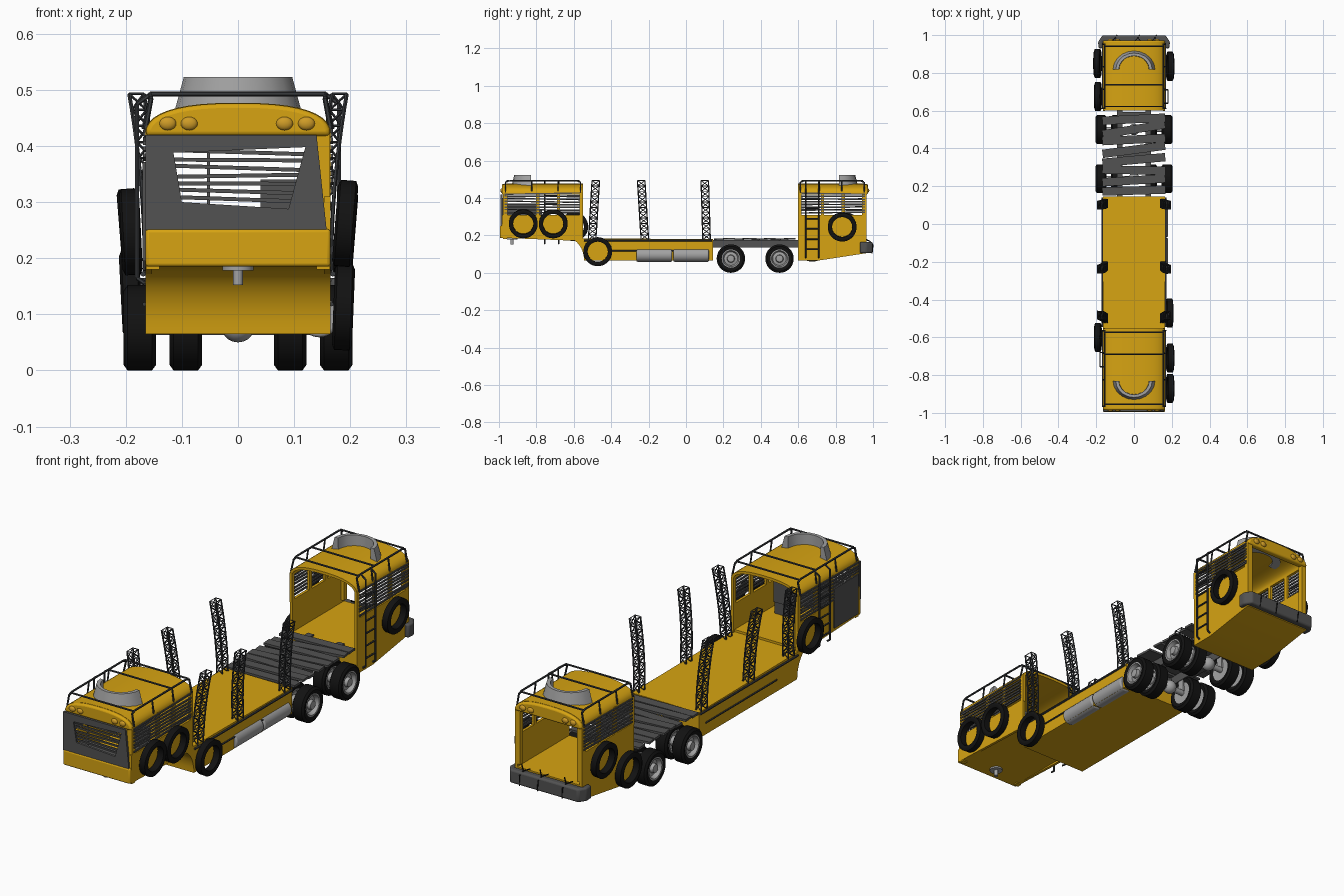
import bpy, bmesh, math, random
from mathutils import Vector, Matrix

old = bpy.data.objects.get("Cube")
if old:
    bpy.data.objects.remove(old)
random.seed(4)
made = []


def material(name, r, g, b):
    m = bpy.data.materials.new(name)
    m.use_nodes = True
    m.diffuse_color = (r, g, b, 1)
    bsdf = next(n for n in m.node_tree.nodes if n.type == 'BSDF_PRINCIPLED')
    bsdf.inputs["Base Color"].default_value = (r, g, b, 1)
    bsdf.inputs["Roughness"].default_value = 0.7
    return m


YELLOW = material("bus yellow", 0.68, 0.37, 0.006)
AMBER = material("lamp amber", 0.62, 0.33, 0.02)
STEEL = material("dark steel", 0.085, 0.085, 0.085)
IRON = material("rail iron", 0.04, 0.043, 0.047)
RUBBER = material("black rubber", 0.006, 0.006, 0.006)
SILVER = material("light grey metal", 0.36, 0.36, 0.36)


def finish(name, bm, mat, bevel=0):
    bmesh.ops.recalc_face_normals(bm, faces=bm.faces[:])
    me = bpy.data.meshes.new(name)
    bm.to_mesh(me)
    bm.free()
    me.materials.append(mat)
    ob = bpy.data.objects.new(name, me)
    bpy.context.collection.objects.link(ob)
    if bevel:
        mod = ob.modifiers.new("rounded edges", 'BEVEL')
        mod.width, mod.segments = bevel, 3
        mod.limit_method = 'ANGLE'
    made.append(ob)
    return ob


def box(bm, lo, hi, rot=None):
    lo, hi = Vector(lo), Vector(hi)
    mat = Matrix.Translation((lo + hi) / 2) @ (rot or Matrix()) @ Matrix.Diagonal((hi - lo).to_4d())
    bmesh.ops.create_cube(bm, size=1, matrix=mat)


def rod(bm, a, b, r, n=6):
    a, b = Vector(a), Vector(b)
    d = b - a
    mat = Matrix.Translation((a + b) / 2) @ d.to_track_quat('Z', 'Y').to_matrix().to_4x4()
    bmesh.ops.create_cone(bm, cap_ends=True, segments=n, radius1=r, radius2=r, depth=d.length, matrix=mat)


def path(bm, pts, r, n=6):
    for a, b in zip(pts, pts[1:]):
        rod(bm, a, b, r, n)


def prism(bm, pts, axis, a, b):
    # 2D outline pushed along one axis
    def at(p, d):
        return {'x': (d, p[0], p[1]), 'y': (p[0], d, p[1]), 'z': (p[0], p[1], d)}[axis]
    lo = [bm.verts.new(at(p, a)) for p in pts]
    hi = [bm.verts.new(at(p, b)) for p in pts]
    bm.faces.new(lo)
    bm.faces.new(hi)
    for i in range(len(pts)):
        j = (i + 1) % len(pts)
        bm.faces.new((lo[i], lo[j], hi[j], hi[i]))


def lathe(name, prof, mat, loc, lean=0, n=36):
    # closed (radius, x) outline turned around the x axis
    bm = bmesh.new()
    vs = [bm.verts.new((x, r, 0)) for r, x in prof]
    es = [bm.edges.new((vs[i], vs[(i + 1) % len(vs)])) for i in range(len(vs))]
    bmesh.ops.spin(bm, geom=vs + es, cent=(0, 0, 0), axis=(1, 0, 0), angle=math.tau, steps=n)
    bmesh.ops.remove_doubles(bm, verts=bm.verts[:], dist=1e-5)
    bm.transform(Matrix.Translation(loc) @ Matrix.Rotation(lean, 4, 'Y'))
    return finish(name, bm, mat)


def tyre(name, loc, w, r=0.076, hole=0.047, lean=0):
    h = w / 2
    lathe(name, [(hole, -h * .8), (hole + .012, -h), (r - .01, -h), (r, -h * .75),
                 (r, h * .75), (r - .01, h), (hole + .012, h), (hole, h * .8)], RUBBER, loc, lean)


def arch(half, base, rise, n=20):
    pts = []
    for i in range(n + 1):
        t = math.pi * i / n
        c, s = math.cos(t), math.sin(t)
        pts.append((half * math.copysign(abs(c) ** .8, c), base + rise * abs(s) ** .8))
    return pts


def cab(name, s, inner, outer, wall):
    # roof shell, end brow, side walls, posts; s picks the front (-1) or rear (+1) end
    bm = bmesh.new()
    prism(bm, arch(.165, .42, .057) + arch(.153, .42, .045)[::-1], 'y', s * inner, s * (outer - .015))
    finish(name + "_roof", bm, YELLOW)
    bm = bmesh.new()
    prism(bm, arch(.165, .418, .058), 'y', s * (outer - .03), s * outer)
    finish(name + "_brow", bm, YELLOW, .008)
    bm = bmesh.new()
    for side in (-1, 1):
        prism(bm, wall, 'x', side * .153, side * .165)
        for y in (inner + .008, inner + .13, inner + .24, outer - .022):
            box(bm, (side * .159 - .006, s * y - .009, .3), (side * .159 + .006, s * y + .009, .43))
        box(bm, (side * .152 - .012, s * outer - s * .018 - .011, .18),
            (side * .152 + .012, s * outer - s * .018 + .011, .43))
    finish(name + "_walls", bm, YELLOW)
    # window slats
    bm = bmesh.new()
    mid, length = s * (inner + outer) / 2, outer - inner - .03
    for side in (-1, 1):
        for i in range(8):
            z = .322 + i * .0145
            rot = Matrix.Rotation(random.uniform(-.02, .02), 4, 'X')
            box(bm, (side * .166 - .003, mid - length / 2, z - .0035),
                (side * .166 + .003, mid + length / 2, z + .0035), rot)
    finish(name + "_window_slats", bm, STEEL)
    # brow lamps
    bm = bmesh.new()
    for x in (-.125, -.087, .083, .122):
        bmesh.ops.create_uvsphere(bm, u_segments=16, v_segments=10, radius=1, matrix=Matrix.Translation(
            (x, s * outer, .44)) @ Matrix.Diagonal((.015, .008, .012, 1)))
    finish(name + "_lamps", bm, AMBER)
    # roof rack
    bm = bmesh.new()
    y0, y1 = s * (inner + .012), s * (outer - .02)
    for side in (-1, 1):
        x = side * .155
        path(bm, [(side * .168, y0, .43), (x, y0, .485), (x, y0 + s * .02, .493),
                  (x, y1 - s * .02, .493), (x, y1, .485), (side * .165, y1, .43)], .0045)
        for t in (.3, .65):
            y = y0 + (y1 - y0) * t
            rod(bm, (x, y, .493), (side * .163, y, .435), .004)
    for y in (y0 + s * .01, y0 + s * .125, y1 - s * .01):
        rod(bm, (-.155, y, .493), (.155, y, .493), .0045)
    finish(name + "_roof_rack", bm, IRON)
    # horseshoe scoop
    bm = bmesh.new()
    rings = []
    for i in range(11):
        t = math.pi * i / 10
        rings.append([bm.verts.new((k * .115 * math.cos(t), s * (outer - .155 + k * .105 * math.sin(t)), z))
                      for k, z in ((1, .455), (.84, .523), (.7, .523), (.68, .455))])
    for a, b in zip(rings, rings[1:]):
        for j in range(4):
            bm.faces.new((a[j], a[j - 1], b[j - 1], b[j]))
    bm.faces.new(rings[0])
    bm.faces.new(rings[-1])
    finish(name + "_roof_scoop", bm, SILVER)
    # ladder
    bm = bmesh.new()
    lo = .155 if s < 0 else .08
    for y in (.68, .755) if s < 0 else (.64, .71):
        path(bm, [(s * .166, s * y, lo), (s * .18, s * y, lo + .01), (s * .18, s * y, .475),
                  (s * .155, s * y, .493)], .004)
    ys = (.68, .755) if s < 0 else (.64, .71)
    for i in range(6):
        z = lo + .045 + i * (.41 - lo) / 6
        rod(bm, (s * .18, s * ys[0], z), (s * .18, s * ys[1], z), .004)
    finish(name + "_ladder", bm, IRON)


cab("front_cab", -1, .552, .985, [(-.985, .187), (-.552, .17), (-.552, .31), (-.985, .31)])
cab("rear_cab", 1, .6, .972, [(.6, .066), (.71, .066), (.965, .105), (.965, .31), (.6, .31)])

# front cab floor, nose and windscreen armour
bm = bmesh.new()
box(bm, (-.165, -.985, .185), (.165, -.56, .195))
finish("front_cab_floor", bm, YELLOW)
bm = bmesh.new()
box(bm, (-.165, -.995, .185), (.165, -.97, .252))
finish("front_nose_panel", bm, YELLOW, .006)
bm = bmesh.new()
outline = [(-.165, .25), (.158, .25), (.14, .42), (-.165, .42)]
hole = [(-.1, .3), (.09, .288), (.12, .398), (-.115, .388)]
for k in range(4):
    j = (k + 1) % 4
    prism(bm, [outline[k], outline[j], hole[j], hole[k]], 'y', -.992, -.982)
for i in range(7):
    z = .305 + i * .014
    box(bm, (-.117, -.986, z - .0035), (.119, -.98, z + .0035),
        Matrix.Rotation(random.uniform(-.04, .04), 4, 'Y'))
box(bm, (-.055, -.982, .29), (-.05, -.978, .4))
finish("windscreen_armour", bm, STEEL)
bm = bmesh.new()
box(bm, (-.17, -.968, .195), (-.163, -.8, .37))
finish("door_plate", bm, STEEL)
bm = bmesh.new()
box(bm, (.04, -.85, .195), (.11, -.78, .25))
box(bm, (.04, -.79, .25), (.11, -.77, .34))
box(bm, (-.13, -.95, .195), (.13, -.9, .27))
finish("driver_seat_and_dash", bm, STEEL)

# kingpin
bm = bmesh.new()
rod(bm, (0, -.93, .152), (0, -.93, .186), .009, 16)
rod(bm, (0, -.93, .178), (0, -.93, .187), .028, 16)
finish("kingpin", bm, SILVER)

# load deck with curved gooseneck
bm = bmesh.new()
neck = [(-.545 - .09 * (1 - math.cos(t)), .065 + .12 * math.sin(t))
        for t in [math.pi / 2 * i / 8 for i in range(9)]]
prism(bm, [(.145, .18), (.145, .065)] + neck, 'x', -.165, .165)
finish("load_deck", bm, YELLOW)
bm = bmesh.new()
for side in (-1, 1):
    rod(bm, (side * .169, -.545, .172), (side * .169, .14, .172), .005)
    rod(bm, (side * .167, -.4, .118), (side * .167, .1, .118), .004)
finish("deck_side_rails", bm, IRON)

# lattice stake posts
for y, lean in ((-.492, .02), (-.23, -.02), (.105, -.01)):
    for side in (-1, 1):
        bm = bmesh.new()
        levels = []
        for i in range(12):
            t = i / 11
            cx, cy = side * (.153 + .028 * t * t), y + lean * (t - .5)
            levels.append([Vector((cx + dx * .013, cy + dy * .02, .178 + .315 * t))
                           for dx, dy in ((-1, -1), (1, -1), (1, 1), (-1, 1))])
        for n, (a, b) in enumerate(zip(levels, levels[1:])):
            for j in range(4):
                rod(bm, a[j], b[j], .0035, 5)
                rod(bm, a[j - n % 2], b[j - 1 + n % 2], .0022, 4)
                rod(bm, b[j], b[j - 1], .0022, 4)
        finish("stake_post", bm, IRON)

# side tanks
bm = bmesh.new()
for a, b in ((-.265, -.075), (-.068, .122)):
    rod(bm, (.145, a, .095), (.145, b, .095), .036, 24)
finish("side_tanks", bm, SILVER, .006)

# bogie frame with crooked planks
bm = bmesh.new()
for x in (-.075, .075):
    box(bm, (x - .015, .14, .135), (x + .015, .62, .175))
for y in (.17, .37, .58):
    box(bm, (-.075, y - .012, .14), (.075, y + .012, .17))
finish("bogie_frame", bm, STEEL)
bm = bmesh.new()
for i, turn in enumerate((.03, .06, -.02, .09, .13, .05, .16, .05)):
    y = .175 + i * .054
    box(bm, (-.168, y - .02, .174 + i % 2 * .003), (.166, y + .024, .184 + i % 2 * .003),
        Matrix.Rotation(turn, 4, 'Z'))
finish("bogie_planks", bm, STEEL)

# road wheels, rims and axles
for y in (.24, .5):
    bm = bmesh.new()
    rod(bm, (-.17, y, .076), (.17, y, .076), .013, 16)
    bmesh.ops.create_uvsphere(bm, u_segments=16, v_segments=10, radius=.03,
                              matrix=Matrix.Translation((0, y, .08)))
    for x in (-.075, .075):
        box(bm, (x - .012, y - .015, .08), (x + .012, y + .015, .14))
    finish("axle", bm, SILVER)
    for side in (-1, 1):
        for x in (.093, .175):
            tyre("road_tyre", (side * x, y, .076), .058)
            k = side
            lathe("wheel_rim", [(0, -.02 * k), (.049, -.024 * k), (.049, .026 * k), (.043, .026 * k),
                                (.036, .008 * k), (.021, .012 * k), (.018, .026 * k), (0, .028 * k)],
                  SILVER, (side * x, y, .076))

# rear body tub and bumper
bm = bmesh.new()
prism(bm, [(.6, .066), (.71, .066), (.965, .105), (.965, .168), (.6, .168)], 'x', -.155, .155)
finish("rear_cab_floor", bm, YELLOW)
bm = bmesh.new()
half = [(.165, .93), (.188, .93), (.19, .965), (.168, .998)]
inside = [(-.165, .965), (.165, .965)]
prism(bm, half + [(-x, y) for x, y in half[::-1]] + inside, 'z', .105, .165)
finish("rear_bumper", bm, STEEL, .008)
bm = bmesh.new()
for x in (-.1, .02, .11):
    path(bm, [(x - .02, .965, .175), (x, .985, .168), (x + .008, 1, .15), (x + .012, .995, .104)], .0028)
    rod(bm, (x + .025, .96, .18), (x, .985, .168), .0028)
finish("bumper_cables", bm, RUBBER)

# spare tyres hung on the sides
for x, y, z, lean in ((.191, -.87, .262, .08), (.191, -.71, .262, .08), (.188, -.472, .113, .04),
                      (.191, .835, .245, .08), (-.191, -.6, .247, -.05),
                      (-.193, .85, .247, -.08), (-.191, .675, .137, -.05)):
    tyre("spare_tyre", (x, y, z), .036, .077, .054, lean)

# smooth shading with sharp edges kept
bpy.ops.object.select_all(action='DESELECT')
for ob in made:
    ob.select_set(True)
bpy.context.view_layer.objects.active = made[0]
bpy.ops.object.shade_smooth_by_angle(angle=math.radians(32))
